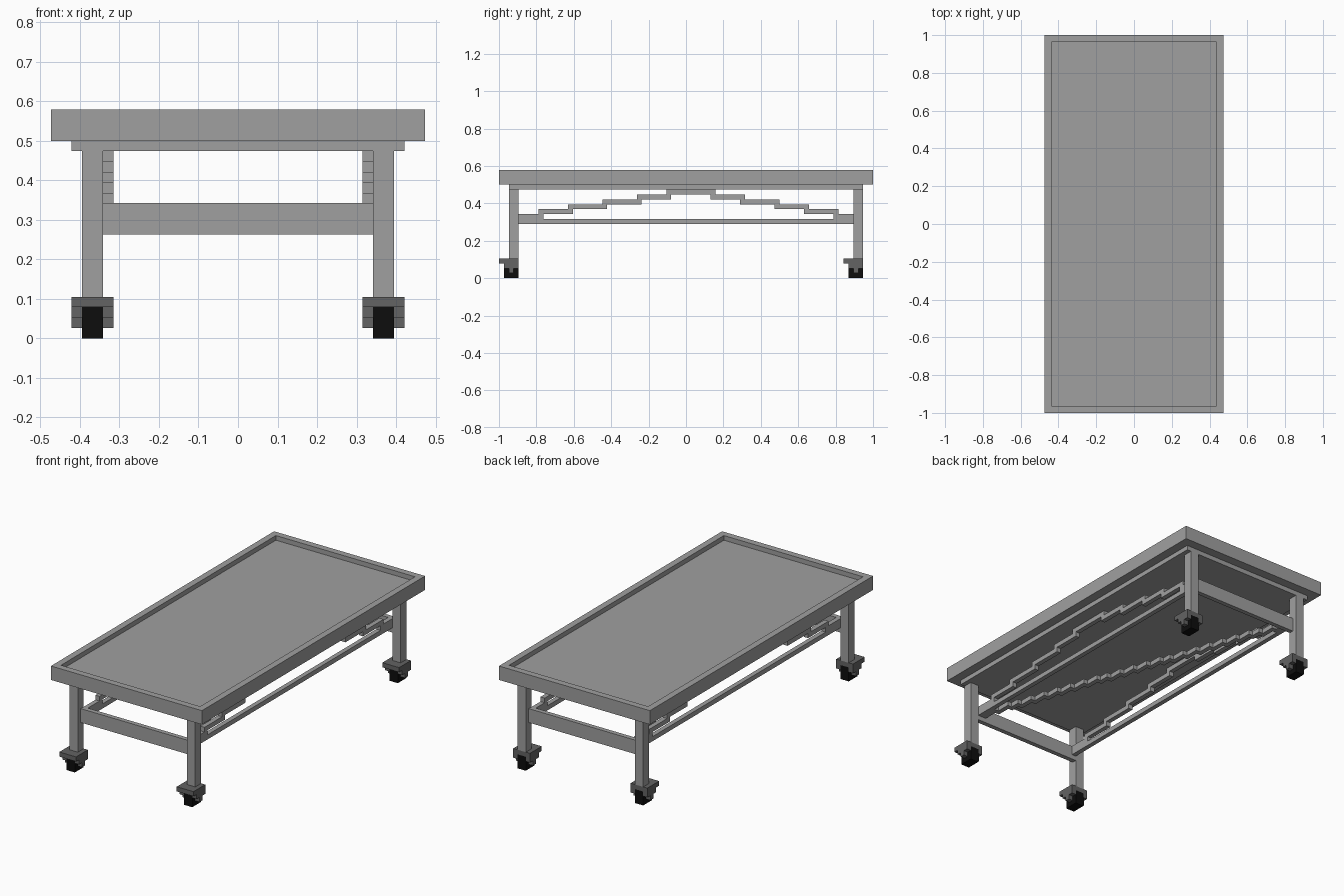
import bpy, bmesh
from mathutils import Vector

if "Cube" in bpy.data.objects:
    bpy.data.objects.remove(bpy.data.objects["Cube"])

U = 2 / 76  # block size: everything sits on this grid


def material(name, v):
    m = bpy.data.materials.new(name)
    m.diffuse_color = (v, v, v, 1)
    m.use_nodes = True
    m.node_tree.nodes["Principled BSDF"].inputs["Base Color"].default_value = m.diffuse_color
    return m


GREY = material("light grey metal", 0.35)
DARK = material("dark grey metal", 0.125)
BLACK = material("black rubber", 0.004)


def add_box(bm, x0, x1, y0, y1, z0, z1):
    verts = bmesh.ops.create_cube(bm, size=1)["verts"]
    for v in verts:
        v.co = Vector((x1 if v.co.x > 0 else x0,
                       y1 if v.co.y > 0 else y0,
                       z1 if v.co.z > 0 else z0)) * U


def finish(name, bm, mat):
    bmesh.ops.recalc_face_normals(bm, faces=bm.faces)
    me = bpy.data.meshes.new(name)
    bm.to_mesh(me)
    bm.free()
    me.materials.append(mat)
    ob = bpy.data.objects.new(name, me)
    bpy.context.collection.objects.link(ob)


def boxes(name, mat, items):
    bm = bmesh.new()
    for b in items:
        add_box(bm, *b)
    finish(name, bm, mat)


# table top with a shallow sunken panel
bm = bmesh.new()
add_box(bm, -18, 18, -38, 38, 19, 22)
bm.normal_update()
top = max(bm.faces, key=lambda f: f.calc_center_median().z)
bmesh.ops.inset_individual(bm, faces=[top], thickness=2 * U, depth=0)
sunk = bmesh.ops.extrude_discrete_faces(bm, faces=[top])["faces"][0]
bmesh.ops.translate(bm, verts=sunk.verts, vec=(0, 0, -U))
finish("table_top", bm, GREY)

# panel under the top
boxes("under_panel", GREY, [(-16, 16, -36, 36, 18, 19)])

# stepped arch on each long side: (y start, y end, level)
STEPS = [(-34, -29, 12), (-30, -23, 13), (-24, -16, 14), (-17, -9, 15),
         (-10, -3, 16), (-4, 6, 17), (5, 12, 16), (11, 19, 15),
         (18, 25, 14), (24, 31, 13), (30, 34, 12)]

for side, x0 in (("left", -13), ("right", 12)):
    boxes(side + "_rail", GREY, [(x0, x0 + 1, -34, 34, 11, 12)])
    boxes(side + "_arch", GREY,
          [(x0, x0 + 1, a, b, z, z + 1) for a, b, z in STEPS])

# cross bars between the legs
boxes("front_bar", GREY, [(-13, 13, -35, -34, 10, 13)])
boxes("back_bar", GREY, [(-13, 13, 34, 35, 10, 13)])

# stepped diagonal brace
cells = []
for i in range(24):
    a = round(-34 + 68 * i / 24)
    b = min(34, round(-34 + 68 * (i + 1) / 24) + 1)
    cells.append((11 - i, 12 - i, a, b, 11, 12))
boxes("diagonal_brace", GREY, cells)

# legs with casters, all casters trailing the same way
for end, y in (("front", -34), ("back", 36)):
    for side, c in (("left", -14), ("right", 14)):
        n = f"{end}_{side}_"
        boxes(n + "leg", GREY, [(c - 1, c + 1, y - 2, y, 4, 18)])
        fork = [(c - 2, c + 2, y - 4, y, 3, 4)]
        for x in (c - 2, c + 1):
            fork += [(x, x + 1, y - 3, y, 2, 3), (x, x + 1, y - 2, y - 1, 1, 2)]
        boxes(n + "caster_fork", DARK, fork)
        boxes(n + "wheel", BLACK, [(c - 1, c + 1, y - 3, y, 0, 3)])
